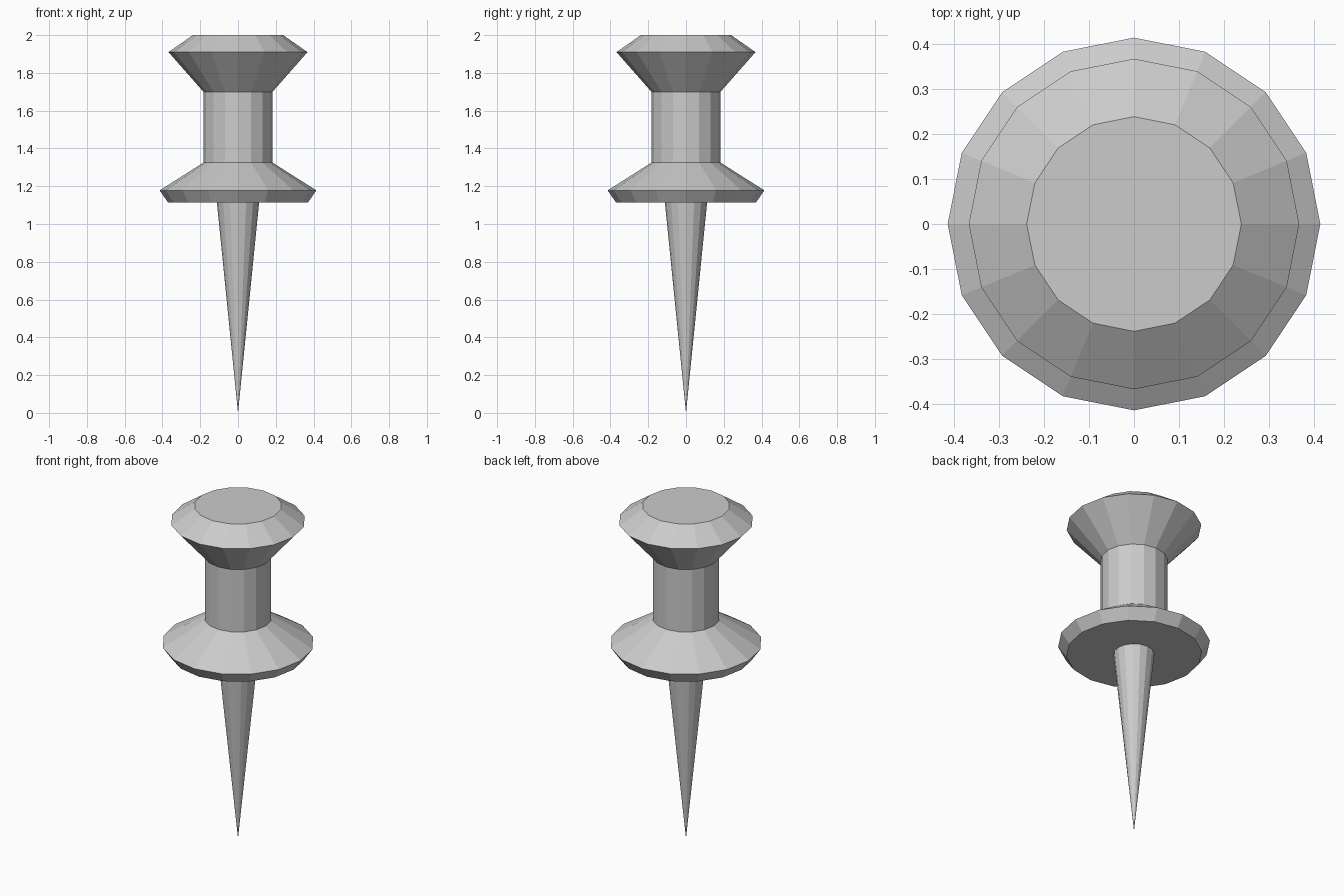
import bpy, bmesh
from math import cos, sin, pi

if "Cube" in bpy.data.objects:
    bpy.data.objects.remove(bpy.data.objects["Cube"])

SIDES = 16


def lathe(name, profile):
    """Revolve (radius, z) points from bottom to top; radius 0 makes a tip, open ends are capped."""
    bm = bmesh.new()
    rings = []
    for r, z in profile:
        n = SIDES if r > 0 else 1
        rings.append([bm.verts.new((r * cos(2 * pi * i / SIDES), r * sin(2 * pi * i / SIDES), z))
                      for i in range(n)])
    for a, b in zip(rings, rings[1:]):
        for i in range(SIDES):
            j = (i + 1) % SIDES
            if len(a) == 1:
                bm.faces.new((a[0], b[j], b[i]))
            else:
                bm.faces.new((a[i], a[j], b[j], b[i]))
    for ring in (rings[0], rings[-1]):
        if len(ring) > 1:
            bm.faces.new(ring)
    bmesh.ops.recalc_face_normals(bm, faces=bm.faces)
    mesh = bpy.data.meshes.new(name)
    bm.to_mesh(mesh)
    bm.free()
    obj = bpy.data.objects.new(name, mesh)
    bpy.context.collection.objects.link(obj)
    return obj


# Grip: flange, neck and flared head
lathe("grip", [(0.37, 1.113), (0.415, 1.178), (0.183, 1.325),
               (0.183, 1.70), (0.368, 1.91), (0.239, 2.0)])

# Tapered pin, its base meeting the underside of the flange
lathe("pin", [(0, 0), (0.112, 1.115)])
